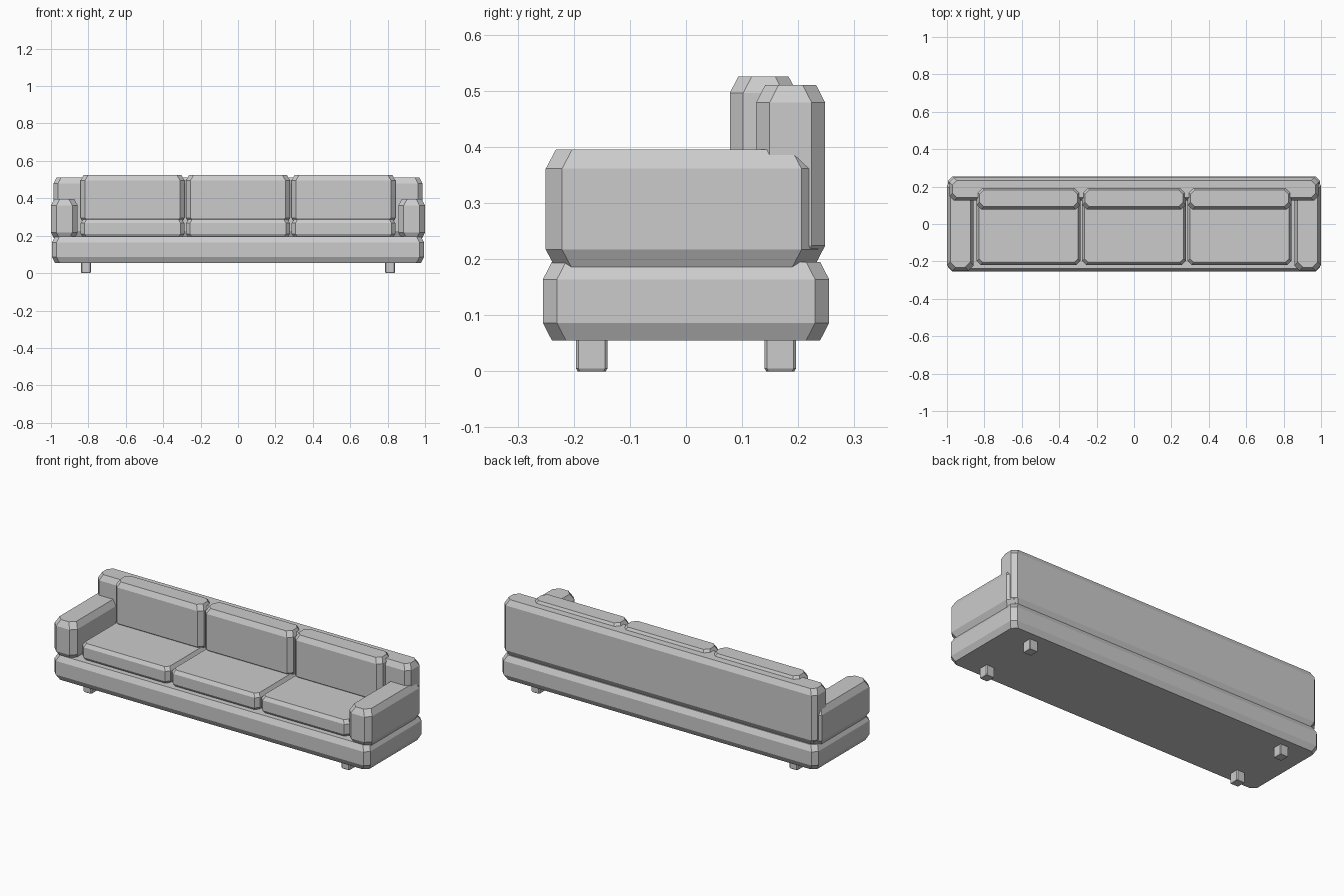
import bpy
import bmesh

default_cube = bpy.data.objects.get("Cube")
if default_cube:
    bpy.data.objects.remove(default_cube, do_unlink=True)

# One plain upholstery colour
GREY = (0.6, 0.6, 0.6, 1.0)
fabric = bpy.data.materials.new("grey_fabric")
fabric.use_nodes = True
fabric.diffuse_color = GREY
fabric.node_tree.nodes["Principled BSDF"].inputs["Base Color"].default_value = GREY


def octagon(x0, x1, y0, y1, cut):
    """Counter-clockwise rectangle outline with its corners cut off."""
    return [(x0 + cut, y0), (x1 - cut, y0), (x1, y0 + cut), (x1, y1 - cut),
            (x1 - cut, y1), (x0 + cut, y1), (x0, y1 - cut), (x0, y0 + cut)]


def padded_block(name, xs, ys, zs, cut, inset, rise):
    """Block with cut upright corners and sloped top and bottom rims."""
    bm = bmesh.new()
    levels = [(zs[0], inset), (zs[0] + rise, 0), (zs[1] - rise, 0), (zs[1], inset)]
    rings = []
    for z, i in levels:
        outline = octagon(xs[0] + i, xs[1] - i, ys[0] + i, ys[1] - i, cut)
        rings.append([bm.verts.new((x, y, z)) for x, y in outline])
    for low, high in zip(rings, rings[1:]):
        for k in range(len(low)):
            n = (k + 1) % len(low)
            bm.faces.new((low[k], low[n], high[n], high[k]))
    bm.faces.new(rings[0][::-1])
    bm.faces.new(rings[-1])
    mesh = bpy.data.meshes.new(name)
    bm.to_mesh(mesh)
    bm.free()
    mesh.materials.append(fabric)
    obj = bpy.data.objects.new(name, mesh)
    bpy.context.collection.objects.link(obj)
    return obj


# Base and backrest span the full width
padded_block("base", (-0.995, 0.995), (-0.255, 0.255), (0.055, 0.195), 0.025, 0.016, 0.031)
padded_block("backrest", (-0.987, 0.987), (0.125, 0.248), (0.193, 0.51), 0.024, 0.016, 0.031)

# Armrests and legs on both sides
for side, s in (("left", 1), ("right", -1)):
    padded_block(side + "_armrest", sorted((s * 0.857, s * 1.0)), (-0.25, 0.235),
                 (0.183, 0.395), 0.029, 0.018, 0.034)
    for end, y in (("front", -0.168), ("back", 0.168)):
        padded_block(f"{side}_{end}_leg", sorted((s * 0.787, s * 0.839)),
                     (y - 0.028, y + 0.028), (0, 0.06), 0.004, 0.003, 0.005)

# Three seat cushions with matching back cushions
for label, x in (("right", -0.564), ("middle", 0), ("left", 0.564)):
    span = (x - 0.277, x + 0.277)
    padded_block(label + "_seat_cushion", span, (-0.218, 0.15), (0.19, 0.287), 0.02, 0.012, 0.02)
    padded_block(label + "_back_cushion", span, (0.078, 0.198), (0.265, 0.525), 0.024, 0.015, 0.029)
